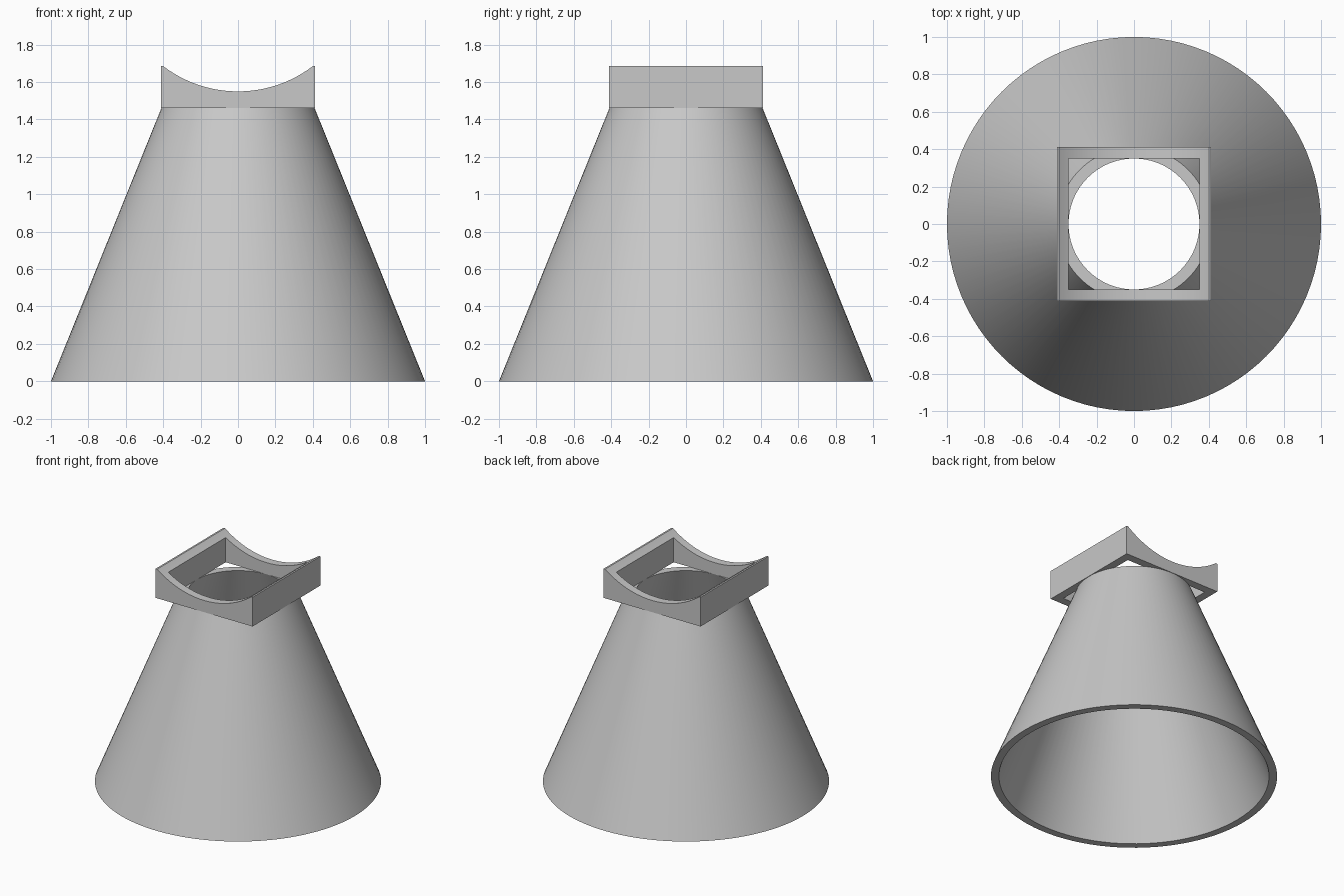
import bpy, bmesh, math
from mathutils import Matrix

cube = bpy.data.objects.get("Cube")
if cube:
    bpy.data.objects.remove(cube, do_unlink=True)

grey = bpy.data.materials.new("light_grey")
grey.use_nodes = True
colour = (0.58, 0.58, 0.58, 1)
grey.diffuse_color = colour
grey.node_tree.nodes["Principled BSDF"].inputs["Base Color"].default_value = colour

HEIGHT, TOP = 1.46, 1.685      # cone height, collar height
OUTER, INNER = 0.413, 0.35     # collar and cone-mouth half widths
SEGMENTS = 96


def make_object(name, bm):
    mesh = bpy.data.meshes.new(name)
    bmesh.ops.recalc_face_normals(bm, faces=bm.faces)
    bm.to_mesh(mesh)
    bm.free()
    mesh.materials.append(grey)
    obj = bpy.data.objects.new(name, mesh)
    bpy.context.collection.objects.link(obj)
    return obj


def box(name, half, z0, z1):
    bm = bmesh.new()
    place = Matrix.Translation((0, 0, (z0 + z1) / 2)) @ Matrix.Diagonal((2 * half, 2 * half, z1 - z0, 1))
    bmesh.ops.create_cube(bm, size=1, matrix=place)
    return make_object(name, bm)


def smooth(obj):
    bpy.ops.object.select_all(action="DESELECT")
    obj.select_set(True)
    bpy.context.view_layer.objects.active = obj
    bpy.ops.object.shade_smooth_by_angle(angle=math.radians(30))


# Hollow cone: a closed wall profile revolved around z
bm = bmesh.new()
profile = [(1, 0), (0.41, HEIGHT), (INNER, HEIGHT), (0.944, 0)]
rings = []
for r, z in profile:
    angles = [2 * math.pi * i / SEGMENTS for i in range(SEGMENTS)]
    rings.append([bm.verts.new((r * math.cos(a), r * math.sin(a), z)) for a in angles])
for a, b in zip(rings, rings[1:] + rings[:1]):
    for i in range(SEGMENTS):
        j = (i + 1) % SEGMENTS
        bm.faces.new((a[i], a[j], b[j], b[i]))
smooth(make_object("cone_body", bm))

# Square collar with a square opening and a cylindrical saddle on top
collar = box("saddle_collar", OUTER, HEIGHT, TOP)
opening = box("opening_cutter", INNER, HEIGHT - 0.2, TOP + 0.2)
bm = bmesh.new()
radius = 0.66
bmesh.ops.create_cone(bm, cap_ends=True, segments=128, radius1=radius, radius2=radius, depth=2,
                      matrix=Matrix.Translation((0, 0, 1.55 + radius)) @ Matrix.Rotation(math.pi / 2, 4, "X"))
saddle = make_object("saddle_cutter", bm)

for cutter in (saddle, opening):
    cutter.hide_render = True
    mod = collar.modifiers.new(cutter.name, "BOOLEAN")
    mod.operation = "DIFFERENCE"
    mod.solver = "EXACT"
    mod.object = cutter

# Bake the cuts and drop the cutters
bpy.context.view_layer.update()
baked = bpy.data.meshes.new_from_object(collar.evaluated_get(bpy.context.evaluated_depsgraph_get()))
collar.modifiers.clear()
collar.data = baked
for cutter in (saddle, opening):
    bpy.data.objects.remove(cutter, do_unlink=True)
smooth(collar)
